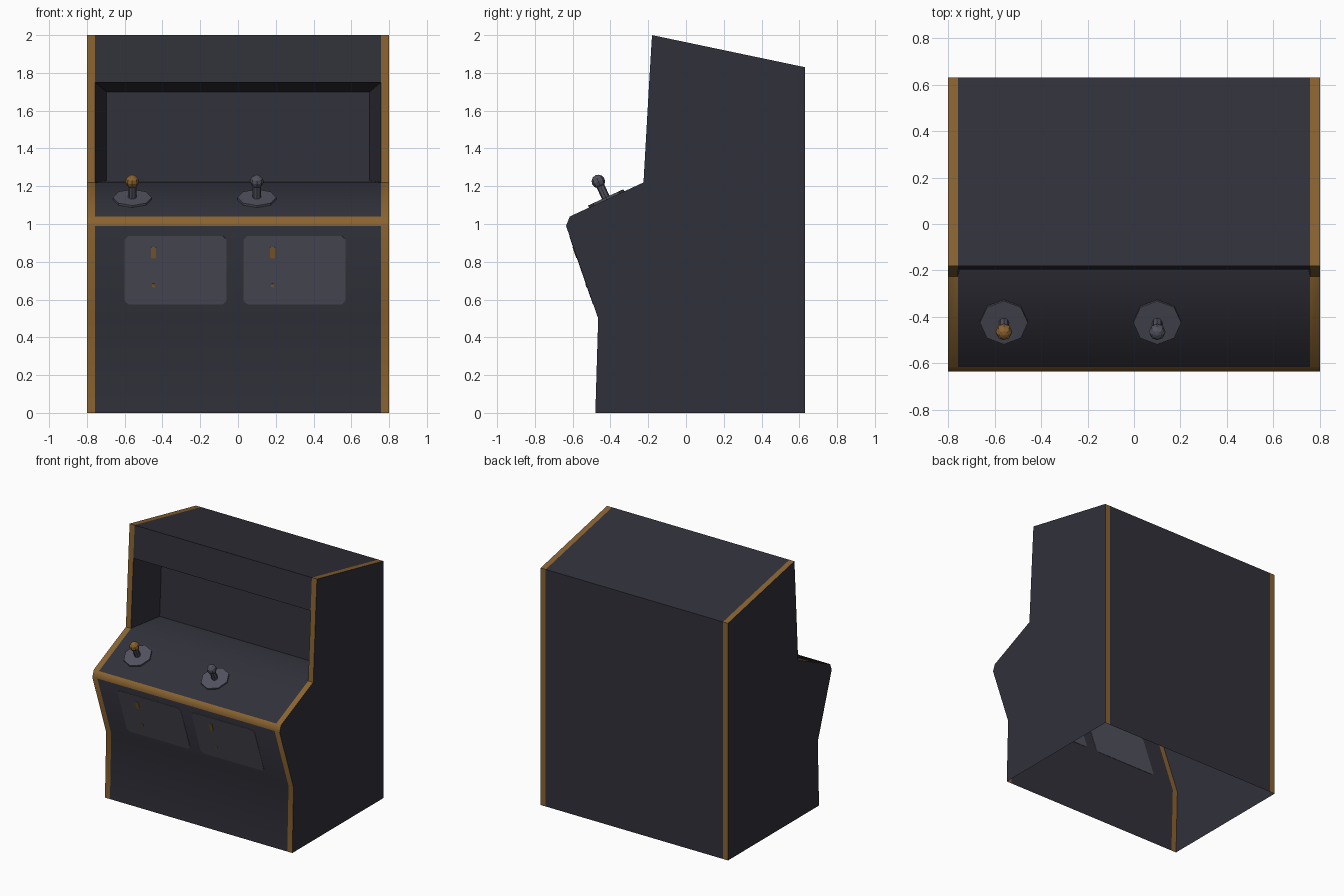
import bpy, bmesh, math
from mathutils import Matrix, Vector

if "Cube" in bpy.data.objects:
    bpy.data.objects.remove(bpy.data.objects["Cube"])


def material(name, rgb):
    m = bpy.data.materials.new(name)
    m.diffuse_color = (*rgb, 1)
    m.use_nodes = True
    m.node_tree.nodes["Principled BSDF"].inputs["Base Color"].default_value = m.diffuse_color
    return m


BODY = material("dark_body", (0.030, 0.030, 0.042))
GOLD = material("amber_trim", (0.25, 0.125, 0.030))
GREY = material("grey_metal", (0.085, 0.085, 0.115))


def finish(bm, name, mats, smooth=None):
    bmesh.ops.recalc_face_normals(bm, faces=bm.faces)
    me = bpy.data.meshes.new(name)
    bm.to_mesh(me)
    bm.free()
    for m in mats:
        me.materials.append(m)
    ob = bpy.data.objects.new(name, me)
    bpy.context.collection.objects.link(ob)
    if smooth:
        bpy.ops.object.select_all(action='DESELECT')
        ob.select_set(True)
        bpy.context.view_layer.objects.active = ob
        bpy.ops.object.shade_smooth_by_angle(angle=math.radians(smooth))
    return ob


def slope_frame(x, low, high, t):
    """Frame on a sloped panel: local x = right, y = up the slope, z = outward."""
    low, high = Vector((0, *low)), Vector((0, *high))
    up = (high - low).normalized()
    right = Vector((1, 0, 0))
    out = right.cross(up)
    rot = Matrix((right, up, out)).transposed().to_4x4()
    pos = low.lerp(high, t)
    pos.x = x
    return Matrix.Translation(pos) @ rot


# Cabinet shell: side profile (y, z), open at the bottom
profile = [(-0.48, 0), (-0.465, 0.5), (-0.635, 0.99), (-0.615, 1.04),
           (-0.225, 1.22), (-0.195, 1.75), (-0.18, 2.0), (0.63, 1.83), (0.63, 0)]
XS = (-0.8, -0.757, 0.757, 0.8)
LIP, SCREEN = 2, 4
bm = bmesh.new()
rows = [[bm.verts.new((x, y, z)) for x in XS] for y, z in profile]
for i in range(len(rows) - 1):
    a, b = rows[i], rows[i + 1]
    for k in range(3):
        if i == SCREEN and k == 1:
            continue
        f = bm.faces.new((a[k], a[k + 1], b[k + 1], b[k]))
        f.material_index = 1 if (k != 1 or i == LIP) else 0
for k in (0, 3):
    bm.faces.new([r[k] for r in rows])
# Screen recess
rim = [rows[4][1], rows[4][2], rows[5][2], rows[5][1]]
back = [bm.verts.new(p) for p in ((-0.697, 0.04, 1.228), (0.697, 0.04, 1.228),
                                  (0.697, 0.065, 1.70), (-0.697, 0.065, 1.70))]
for k in range(4):
    j = (k + 1) % 4
    bm.faces.new((rim[k], rim[j], back[j], back[k]))
bm.faces.new(back)
finish(bm, "cabinet", [BODY, GOLD], 44)


# Thin plates with cut corners on the sloped front panel
def plate(name, x0, x1, z0, z1, cut, out0, out1, mat):
    lo, hi = profile[1], profile[2]
    t0, t1 = [(z - lo[1]) / (hi[1] - lo[1]) for z in (z0, z1)]
    M = slope_frame((x0 + x1) / 2, lo, hi, (t0 + t1) / 2)
    length = math.dist(lo, hi)
    w, h = (x1 - x0) / 2, (t1 - t0) * length / 2
    pts = []
    for sx, sy in ((1, 1), (-1, 1), (-1, -1), (1, -1)):
        pair = [(sx * w, sy * (h - cut)), (sx * (w - cut), sy * h)]
        pts += pair if sx * sy > 0 else pair[::-1]
    b = bmesh.new()
    f = b.faces.new([b.verts.new((px, py, out0)) for px, py in pts])
    ext = bmesh.ops.extrude_face_region(b, geom=[f])["geom"]
    vs = [v for v in ext if isinstance(v, bmesh.types.BMVert)]
    bmesh.ops.translate(b, verts=vs, vec=(0, 0, out1 - out0))
    b.transform(M)
    finish(b, name, [mat])


for side, x in (("left", -0.60), ("right", 0.03)):
    plate(side + "_coin_door", x, x + 0.54, 0.575, 0.937, 0.02, -0.002, 0.002, GREY)
    sx = x + 0.153
    plate(side + "_coin_slot", sx - 0.014, sx + 0.014, 0.82, 0.88, 0.004, 0.001, 0.005, GOLD)
    plate(side + "_coin_button", sx - 0.008, sx + 0.008, 0.665, 0.685, 0.003, 0.001, 0.005, GOLD)


# Joysticks: octagonal base, stick and ball, square to the control panel
def joystick(side, x, ball_mat):
    M = slope_frame(x, profile[3], profile[4], 0.5)
    for part, r, z0, z1 in (("base", 0.103, 0.0, 0.012), ("stick", 0.022, 0.01, 0.09)):
        b = bmesh.new()
        bmesh.ops.create_cone(b, cap_ends=True, segments=8, radius1=r, radius2=r,
                              depth=z1 - z0,
                              matrix=M @ Matrix.Translation((0, 0, (z0 + z1) / 2)))
        finish(b, f"{side}_joystick_{part}", [GREY])
    b = bmesh.new()
    bmesh.ops.create_uvsphere(b, u_segments=8, v_segments=6, radius=0.036,
                              matrix=M @ Matrix.Translation((0, 0, 0.105)))
    finish(b, f"{side}_joystick_ball", [ball_mat])


joystick("left", -0.56, GOLD)
joystick("right", 0.10, GREY)
